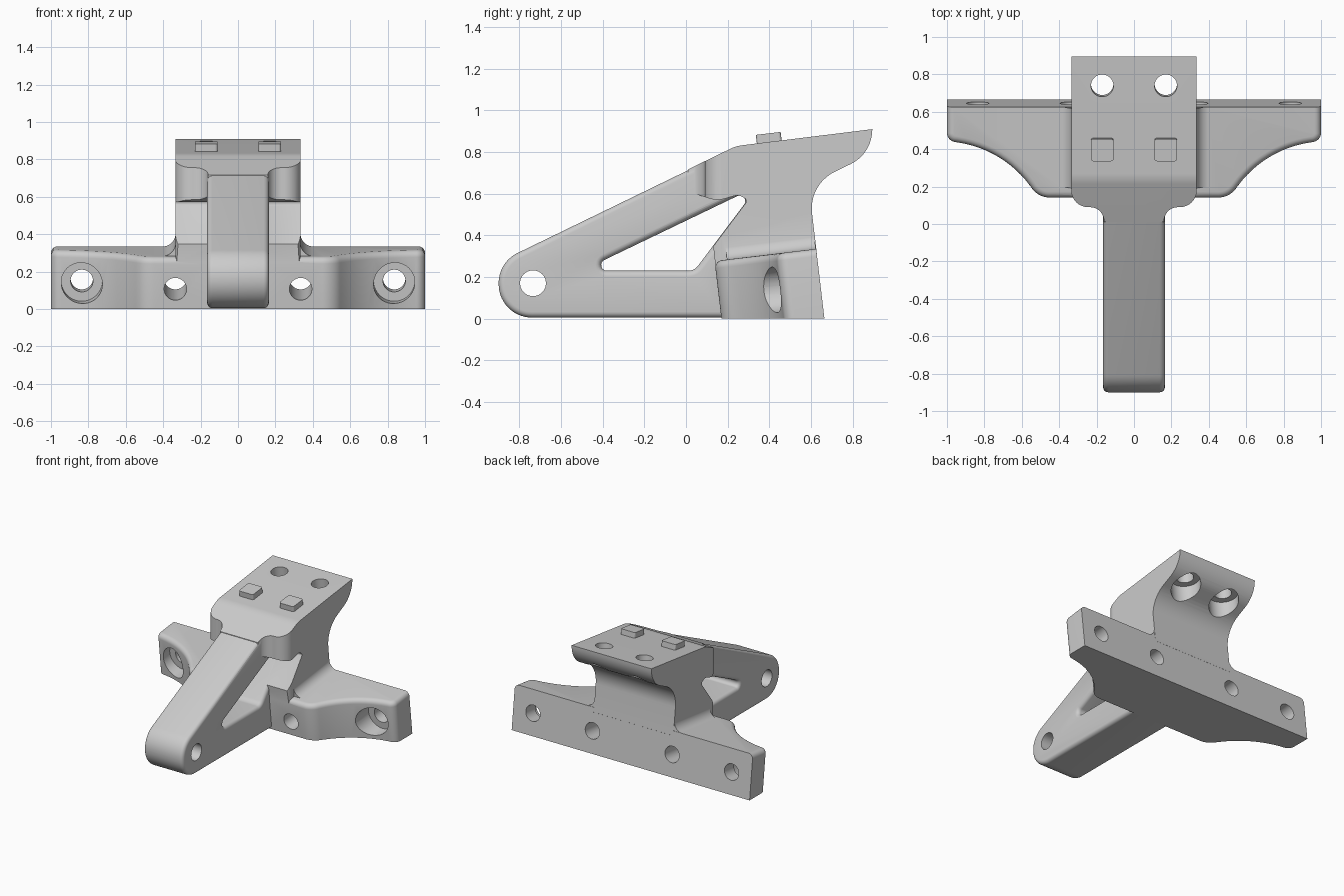
import bpy, bmesh, math
from mathutils import Vector

if "Cube" in bpy.data.objects:
    bpy.data.objects.remove(bpy.data.objects["Cube"])

TILT = 0.118  # lean of the mounting face and slope of the top pad

grey = bpy.data.materials.new("cast_grey")
grey.diffuse_color = (0.6, 0.6, 0.6, 1)
grey.use_nodes = True
grey.node_tree.nodes["Principled BSDF"].inputs["Base Color"].default_value = grey.diffuse_color


def rounded(corners, n=10):
    """Corners (u, v, tangent length) become circular arcs."""
    out = []
    for i, (u, v, d) in enumerate(corners):
        p = Vector((u, v))
        if not d:
            out.append(p)
            continue
        a = (Vector(corners[i - 1][:2]) - p).normalized()
        b = (Vector(corners[(i + 1) % len(corners)][:2]) - p).normalized()
        w = math.sin(a.angle(b) / 2)
        for k in range(n + 1):
            t = k / n
            c = ((1 - t) ** 2, 2 * t * (1 - t) * w, t * t)
            out.append(((p + a * d) * c[0] + p * c[1] + (p + b * d) * c[2]) / sum(c))
    return out


def mirrored(half):
    return half + [(-x, y, d) for x, y, d in reversed(half)]


def grown(pts, o):
    """Counter-clockwise outline pushed outward by o."""
    res = []
    for i, p in enumerate(pts):
        t = (pts[(i + 1) % len(pts)] - pts[i - 1]).normalized()
        res.append(p + Vector((t.y, -t.x)) * o)
    return res


def loft(name, sections, axis, bevel=0, pick=None, shear=False):
    """Skin a list of (outline, position on axis), round picked edges, then lean it."""
    bm = bmesh.new()
    place = {"x": lambda p, t: (t, p[0], p[1]),
             "y": lambda p, t: (p[0], t, p[1]),
             "z": lambda p, t: (p[0], p[1], t)}[axis]
    rings = [[bm.verts.new(place(p, t)) for p in pts] for pts, t in sections]
    bm.faces.new(rings[0])
    bm.faces.new(rings[-1])
    for r, q in zip(rings, rings[1:]):
        for i in range(len(r)):
            j = (i + 1) % len(r)
            bm.faces.new((r[i], r[j], q[j], q[i]))
    bmesh.ops.recalc_face_normals(bm, faces=bm.faces)
    if bevel:
        bmesh.ops.bevel(bm, geom=[e for e in bm.edges if pick(e)], offset=bevel,
                        segments=5, profile=0.5, affect='EDGES', clamp_overlap=False)
    if shear:
        for v in bm.verts:
            y, z = v.co.y, v.co.z
            if z > 0.001:
                v.co.z = z + TILT * (y - 0.665) * min(1, z / 0.25)
            v.co.y = y - TILT * v.co.z
    return to_object(name, bm)


def prism(name, pts, axis, lo, hi, **kw):
    return loft(name, [(pts, lo), (pts, hi)], axis, **kw)


def to_object(name, bm):
    me = bpy.data.meshes.new(name)
    bm.to_mesh(me)
    bm.free()
    me.materials.append(grey)
    ob = bpy.data.objects.new(name, me)
    bpy.context.collection.objects.link(ob)
    return ob


def rod(start, end, r):
    """Round cutter between two points."""
    a, b = Vector(start), Vector(end)
    bm = bmesh.new()
    bmesh.ops.create_cone(bm, cap_ends=True, segments=40, radius1=r, radius2=r,
                          depth=(b - a).length)
    m = (b - a).to_track_quat('Z', 'Y').to_matrix().to_4x4()
    m.translation = (a + b) / 2
    bmesh.ops.transform(bm, matrix=m, verts=bm.verts)
    return to_object("cutter", bm)


def combine(ob, other, op):
    mod = ob.modifiers.new("bool", 'BOOLEAN')
    mod.operation, mod.solver, mod.object = op, 'EXACT', other
    bpy.context.view_layer.objects.active = ob
    bpy.ops.object.modifier_apply(modifier=mod.name)
    bpy.data.objects.remove(other)


# Arm with rounded long edges
W, R = 0.165, 0.028
arm = prism("arm", rounded([(-0.9, 0.005, 0.16), (0.45, 0.005, 0), (0.45, 0.805, 0),
                            (0.2, 0.805, 0), (-0.9, 0.271, 0.1)], 14),
            "x", -W, W, bevel=R,
            pick=lambda e: e.verts[0].co.x * e.verts[1].co.x > 0)

# Triangular window, flared at both sides
hole = rounded([(-0.50, 0.23, 0.12), (0.04, 0.23, 0.03), (0.345, 0.636, 0.11)])
flare = [(grown(hole, R), W + 0.05)]
for k in range(5, -1, -1):
    a = math.pi / 2 * k / 5
    flare.append((grown(hole, R * (1 - math.cos(a))), W - R * (1 - math.sin(a))))
window = loft("cutter", flare + [(p, -x) for p, x in reversed(flare)], "x")
combine(arm, window, 'DIFFERENCE')

# Column with the overhanging top pad
column = prism("column", rounded([
    (0.01, 0.717, 0), (0.24, 0.829, 0.03), (0.895, 0.91, 0), (0.89, 0.79, 0.11),
    (0.589, 0.645, 0.14), (0.63, 0.30, 0), (0.5, 0.1, 0), (0.3, 0.1, 0),
    (0.142, 0.25, 0), (0.131, 0.347, 0), (0.298, 0.57, 0.02), (0.25, 0.595, 0.02),
    (0.15, 0.565, 0.04), (0.01, 0.61, 0)]), "x", -0.335, 0.335)
# Rounded plan outline that blends the pad into the arm
plan = prism("plan", rounded(mirrored([
    (0.16, 0.0, 0), (0.16, 0.09, 0.075), (0.335, 0.09, 0.09), (0.337, 0.3, 0),
    (0.337, 1.0, 0)])), "z", -0.1, 1.2)
combine(column, plan, 'INTERSECT')

# Mounting base with swept-back wings
BACK, TOP = 0.665, 0.335
base = prism("base", rounded(mirrored([
    (0.51, 0.17, 0.06), (0.70, 0.435, 0.25), (1.0, 0.477, 0.045), (1.0, BACK, 0)]), 12),
    "z", 0, TOP, bevel=0.035,
    pick=lambda e: all(v.co.z > TOP - 1e-4 for v in e.verts)
    and not all(v.co.y > BACK - 1e-4 for v in e.verts), shear=True)

# Fillets where the column rises from the base
fillets = []
for s in (-1, 1):
    pts = rounded([(s * 0.3, 0.30, 0), (s * 0.41, 0.30, 0), (s * 0.41, 0.334, 0),
                   (s * 0.334, 0.334, 0.07), (s * 0.334, 0.41, 0), (s * 0.3, 0.41, 0)])
    fillets.append(prism("fillet", pts, "y", 0.23, BACK - 0.002, shear=True))

bracket = base
for part in [column, arm] + fillets:
    combine(bracket, part, 'UNION')
bracket.name = "bracket"

# Pivot hole in the arm
combine(bracket, rod((-0.5, -0.735, 0.17), (0.5, -0.735, 0.17), 0.062), 'DIFFERENCE')


def along(x, y):
    """Point on a mounting bolt axis."""
    return (x, y, 0.165 + TILT * (y - 0.65))


for s in (-1, 1):
    # Mounting holes, the outer pair counterbored
    for x in (0.335, 0.835):
        combine(bracket, rod(along(s * x, -0.1), along(s * x, 0.9), 0.06), 'DIFFERENCE')
    combine(bracket, rod(along(s * 0.835, 0.1), along(s * 0.835, 0.53), 0.11), 'DIFFERENCE')
    # Pad holes, counterbored from below
    pad = lambda z: (s * 0.17, 0.74 - TILT * (z - 0.89), z)
    combine(bracket, rod(pad(0.6), pad(1.1), 0.06), 'DIFFERENCE')
    combine(bracket, rod(pad(0.55), pad(0.81), 0.105), 'DIFFERENCE')

bpy.ops.object.select_all(action='DESELECT')
bracket.select_set(True)
bpy.context.view_layer.objects.active = bracket
bpy.ops.object.shade_smooth_by_angle(angle=math.radians(30))

# Square locating pegs on the pad
for s in (-1, 1):
    peg = prism("locating_peg", rounded([
        (s * 0.17 + a * 0.06, b * 0.06, 0.012)
        for a, b in ((-1, -1), (1, -1), (1, 1), (-1, 1))], 4), "z", -0.02, 0.042)
    peg.location = (0, 0.4, 0.848)
    peg.rotation_euler.x = math.atan(TILT)
